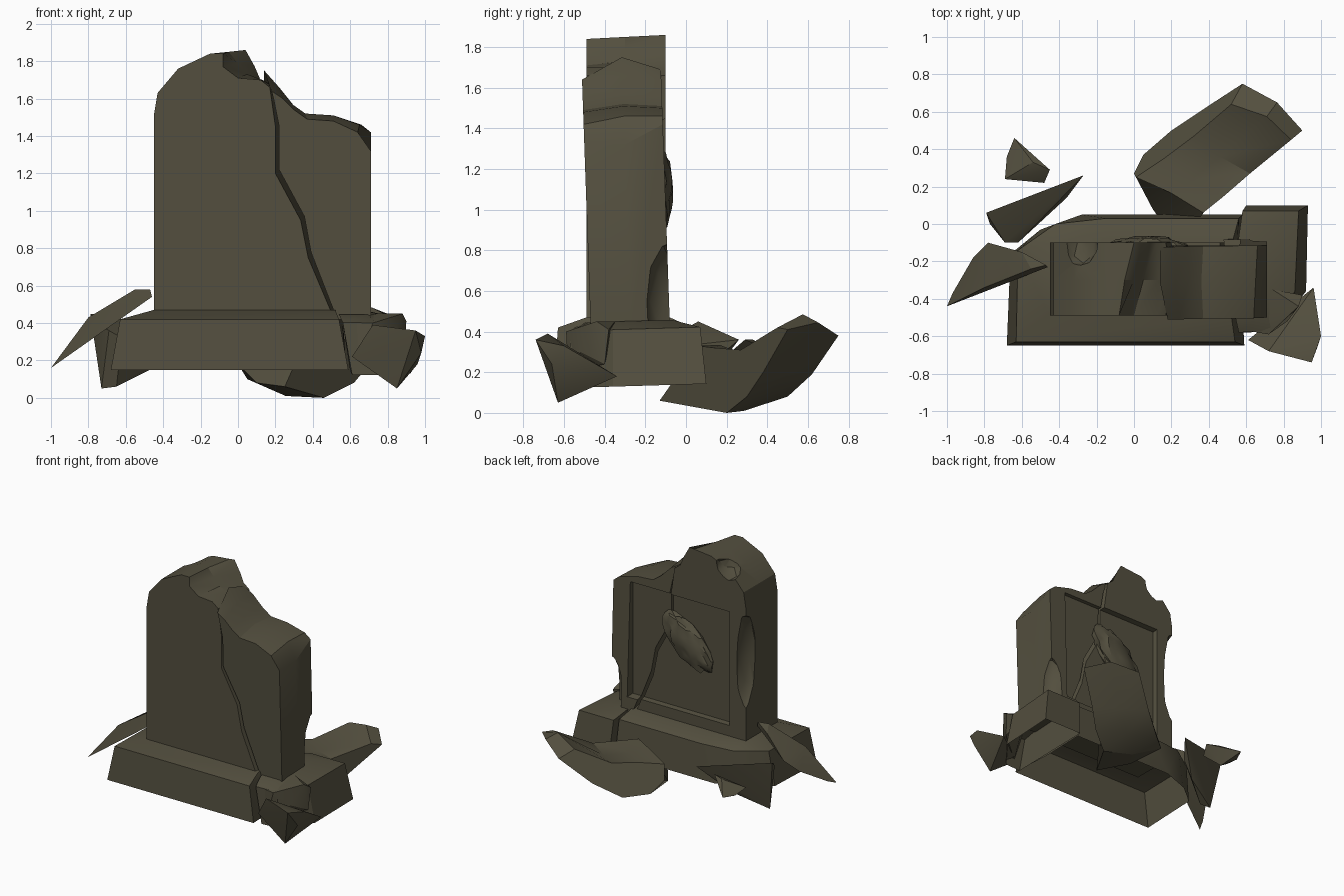
import bpy, bmesh, math, random
from mathutils import Vector, Matrix

random.seed(4)
old = bpy.data.objects.get("Cube")
if old:
    bpy.data.objects.remove(old, do_unlink=True)

COLOR = (0.087, 0.078, 0.049, 1)
STONE = bpy.data.materials.new("olive_stone")
STONE.use_nodes = True
STONE.diffuse_color = COLOR
STONE.node_tree.nodes["Principled BSDF"].inputs["Base Color"].default_value = COLOR


def smooth(ob, angle):
    bpy.ops.object.select_all(action='DESELECT')
    ob.select_set(True)
    bpy.context.view_layer.objects.active = ob
    bpy.ops.object.shade_smooth_by_angle(angle=math.radians(angle))


def finish(name, bm, angle=32):
    bmesh.ops.recalc_face_normals(bm, faces=bm.faces[:])
    mesh = bpy.data.meshes.new(name)
    bm.to_mesh(mesh)
    bm.free()
    mesh.materials.append(STONE)
    ob = bpy.data.objects.new(name, mesh)
    bpy.context.collection.objects.link(ob)
    smooth(ob, angle)
    return ob


def loft(name, rings, open_start=False):
    """Skin matching rings of points, capping the ends."""
    bm = bmesh.new()
    vs = [[bm.verts.new(p) for p in ring] for ring in rings]
    n = len(vs[0])
    for a, b in zip(vs, vs[1:]):
        for i in range(n):
            j = (i + 1) % n
            bm.faces.new((a[i], a[j], b[j], b[i]))
    if not open_start:
        bm.faces.new(vs[0])
    bm.faces.new(vs[-1])
    return finish(name, bm)


def hull(name, points):
    bm = bmesh.new()
    for p in points:
        bm.verts.new(p)
    res = bmesh.ops.convex_hull(bm, input=bm.verts[:])
    bmesh.ops.delete(bm, geom=list({v for v in res["geom_interior"]
                                    if isinstance(v, bmesh.types.BMVert)}), context='VERTS')
    return finish(name, bm, 25)


def blob(name, center, radii, turn=0, rough=0.08, detail=2):
    """Rough ellipsoid, turned about the y axis."""
    bm = bmesh.new()
    bmesh.ops.create_icosphere(bm, subdivisions=detail, radius=1)
    for v in bm.verts:
        v.co *= 1 + random.uniform(-rough, rough)
    mat = (Matrix.Translation(center) @ Matrix.Rotation(math.radians(turn), 4, 'Y')
           @ Matrix.Diagonal((*radii, 1)))
    bm.transform(mat)
    return finish(name, bm)


def cut(target, cutters):
    """Carve the cutters out of the target, then sharpen the new edges."""
    bpy.context.view_layer.objects.active = target
    for cutter in cutters:
        mod = target.modifiers.new("cut", 'BOOLEAN')
        mod.operation = 'DIFFERENCE'
        mod.solver = 'EXACT'
        mod.object = cutter
        bpy.ops.object.modifier_apply(modifier=mod.name)
        cutter.hide_render = True
    smooth(target, 30)


def slice_xz(y, profile, lean=0.0):
    return [(x, y - lean * (z - 0.45), z) for x, z in profile]


def shift(points, dx):
    return [(x + dx, z) for x, z in points]


# Left slab: rounded shoulder on one side, winding crack on the other
shoulder = [(-.45, .42), (-.45, 1.51), (-.43, 1.63), (-.32, 1.76), (-.15, 1.84)]
crack_left = [(.17, 1.66), (.20, 1.45), (.20, 1.2), (.335, .95), (.375, .75), (.515, .42)]
front_top = [(-.08, 1.84), (-.08, 1.77), (.0, 1.71), (.12, 1.70)]
mid_top = [(-.05, 1.85), (.0, 1.79), (.05, 1.73), (.13, 1.70)]
back_top = [(.0, 1.855), (.04, 1.86), (.09, 1.77), (.12, 1.70)]
left_slab = loft("left_slab", [slice_xz(y, shoulder + top + shift(crack_left, dx))
                               for y, top, dx in ((-.49, front_top, 0), (-.3, mid_top, .035),
                                                  (-.10, back_top, 0))])

# Right slab: leaning forward, with a wavy broken top
crack_right = [(.53, .42), (.39, .78), (.355, .97), (.22, 1.22), (.22, 1.45), (.19, 1.6)]
tops = ((-.47, 0, [(.18, 1.64), (.24, 1.60), (.30, 1.54), (.37, 1.49), (.51, 1.48), (.64, 1.42), (.71, 1.32)]),
        (-.27, .035, [(.14, 1.75), (.22, 1.66), (.29, 1.57), (.36, 1.52), (.51, 1.51), (.65, 1.46), (.71, 1.32)]),
        (-.08, 0, [(.14, 1.69), (.22, 1.64), (.30, 1.56), (.37, 1.51), (.51, 1.50), (.66, 1.46), (.71, 1.42)]))
right_slab = loft("right_slab", [slice_xz(y, shift(crack_right, dx) + t + [(.71, .42)], .035)
                                 for y, dx, t in tops])

# Recessed panel on the back across both slabs, and chipped edges
panel = loft("panel_cutter", [[(-.30 - s, y, .56 - s), (.56 + s, y, .56 - s),
                               (.56 + s, y, 1.44 + s), (-.30 - s, y, 1.44 + s)]
                              for y, s in ((-.14, 0), (.05, .03))])
side_chip = blob("side_chip_cutter", (-.47, -.09, 1.08), (.10, .13, .40))
top_chip = blob("top_chip_cutter", (-.30, -.09, 1.80), (.11, .15, .11))
low_chip = blob("low_chip_cutter", (.74, -.07, .55), (.13, .13, .32))
cut(left_slab, [panel, side_chip, top_chip])
cut(right_slab, [panel, low_chip])
for cutter in (panel, side_chip, top_chip, low_chip):
    bpy.data.objects.remove(cutter, do_unlink=True)

# Worn carving in the panel
blob("carved_relief", (.07, -.125, 1.10), (.25, .06, .13), -42, .12, 3)

# Main plinth, open underneath, with a broken back corner
low = [(-.68, -.65), (.59, -.65), (.57, -.3), (.58, .05), (-.28, .05), (-.50, -.03), (-.66, -.16)]
rim = [(-.63, -.63), (.54, -.63), (.54, -.3), (.56, .03), (-.15, .03), (-.42, .0), (-.62, -.14)]
seat = [(-.45, -.49), (.52, -.49), (.52, -.3), (.53, -.08), (-.15, -.08), (-.3, -.08), (-.45, -.10)]
loft("plinth", [[(x, y, z) for x, y in ring] for ring, z in ((low, .15), (rim, .42), (seat, .47))],
     open_start=True)

# Broken end of the plinth
low = [(.61, -.58), (.75, -.57), (.92, -.36), (.93, .10), (.60, .10)]
rim = [(.56, -.58), (.74, -.57), (.86, -.36), (.88, .07), (.58, .07)]
seat = [(.54, -.49), (.69, -.48), (.72, -.36), (.72, -.07), (.56, -.07)]
loft("plinth_end", [[(x, y, z + .03 * y) for x, y in ring]
                    for ring, z in ((low, .14), (rim, .42), (seat, .46))], open_start=True)
hull("end_splinter", [(.6, -.57, .40), (.72, -.59, .40), (.88, -.44, .45), (.90, -.38, .41),
                      (.89, -.40, .24), (.74, -.35, .45), (.66, -.58, .20), (.82, -.52, .30)])

# Fallen rounded corner lying upside down behind
face = [(.58, .75, .38), (.38, .62, .19), (.20, .50, .08), (.05, .37, .10), (.0, .27, .18),
        (.01, .25, .30), (.16, .35, .31), (.32, .47, .31), (.52, .64, .43)]
far = [(.90, .50, .41), (.72, .38, .20), (.62, .30, .08), (.46, .20, .0), (.25, -.13, .06),
       (.37, .06, .33), (.47, .14, .32), (.62, .27, .31), (.84, .45, .42)]
bulge = [.05, 0, 0, 0, 0, .02, -.01, -.02, .06]
middle = [(Vector(a) + Vector(b)) / 2 + Vector((h / 2, h / 2, h))
          for a, b, h in zip(face, far, bulge)]
middle[3].z = .01
middle[4] = Vector((.10, .08, .08))
loft("fallen_corner", [face, middle, far])

# Scattered fragments
hull("corner_fragment", [(-.79, .06, .45), (-.27, .26, .36), (-.36, .14, .26), (-.62, -.10, .32),
                         (-.69, -.10, .36), (-.73, .0, .05), (-.65, -.02, .06), (-.47, .10, .15),
                         (-.77, .0, .40)])
hull("left_shard", [(-1, -.44, .16), (-.97, -.37, .19), (-.86, -.18, .31), (-.78, -.10, .40),
                    (-.80, -.34, .43), (-.60, -.15, .55), (-.55, -.24, .58), (-.47, -.22, .58),
                    (-.46, -.23, .54), (-.83, -.34, .33)])
hull("back_fragment", [(-.69, .24, .30), (-.68, .36, .28), (-.64, .46, .29), (-.54, .33, .36),
                       (-.45, .29, .36), (-.48, .22, .30), (-.58, .3, .22)])
hull("front_fragment", [(.61, -.62, .22), (.72, -.68, .39), (.95, -.74, .36), (1, -.60, .33),
                        (.98, -.66, .24), (.85, -.63, .05), (.96, -.34, .18)])
